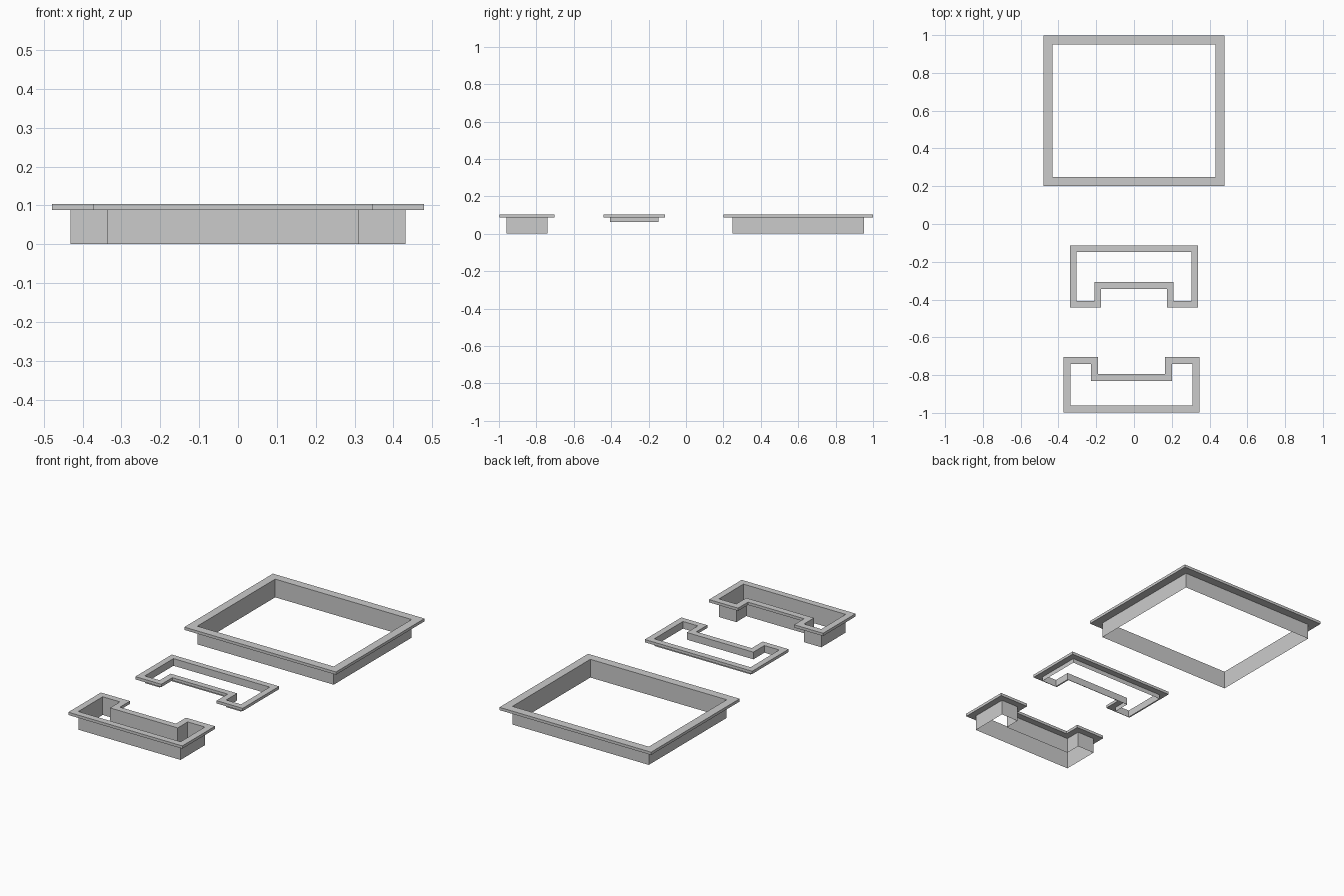
import bpy, bmesh
from mathutils import Vector

cube = bpy.data.objects.get("Cube")
if cube:
    bpy.data.objects.remove(cube)

grey = bpy.data.materials.new("plain grey")
grey.use_nodes = True
grey.diffuse_color = (0.6, 0.6, 0.6, 1)
grey.node_tree.nodes["Principled BSDF"].inputs["Base Color"].default_value = (0.6, 0.6, 0.6, 1)

TOP, RIM = 0.104, 0.088  # upper and lower face of every flange


def offset(points, width):
    """Mitred outward offset of a counter-clockwise right-angled outline."""
    result = []
    for i, p in enumerate(points):
        a = (p - points[i - 1]).normalized()
        b = (points[(i + 1) % len(points)] - p).normalized()
        result.append(p + width * Vector((a.y + b.y, -a.x - b.x)))
    return result


def trim_frame(name, outline, width, bottom):
    """Flat flange around an opening, with a thin skirt hanging from its inner edge."""
    inner = [Vector(p) for p in outline]
    area = sum(inner[i - 1].cross(p) for i, p in enumerate(inner))
    if area < 0:
        inner.reverse()
    outer = offset(inner, width)
    bm = bmesh.new()
    # loops run from skirt foot, up the opening, over the flange and back under it
    section = [(inner, bottom), (inner, TOP), (outer, TOP), (outer, RIM), (inner, RIM)]
    loops = [[bm.verts.new((p.x, p.y, z)) for p in pts] for pts, z in section]
    count = len(inner)
    for low, high in zip(loops, loops[1:]):
        for i in range(count):
            j = (i + 1) % count
            bm.faces.new((low[j], low[i], high[i], high[j]))
    mesh = bpy.data.meshes.new(name)
    bm.to_mesh(mesh)
    bm.free()
    mesh.materials.append(grey)
    bpy.context.collection.objects.link(bpy.data.objects.new(name, mesh))


def notched(cx, half, closed_y, open_y, notch_half, notch_y):
    """U-shaped outline, symmetric about cx."""
    side = [(half, closed_y), (half, open_y), (notch_half, open_y), (notch_half, notch_y)]
    return [(cx + x, y) for x, y in side] + [(cx - x, y) for x, y in reversed(side)]


# Large rectangular frame at the back
trim_frame("large_frame", [(-0.431, 0.248), (0.431, 0.248), (0.431, 0.951), (-0.431, 0.951)], 0.048, 0)
# Shallow notched frame in the middle
trim_frame("shallow_notched_frame", notched(0, 0.304, -0.148, -0.407, 0.21, -0.308), 0.035, 0.063)
# Deep notched frame at the front
trim_frame("deep_notched_frame", notched(-0.013, 0.323, -0.961, -0.741, 0.214, -0.831), 0.037, 0)
